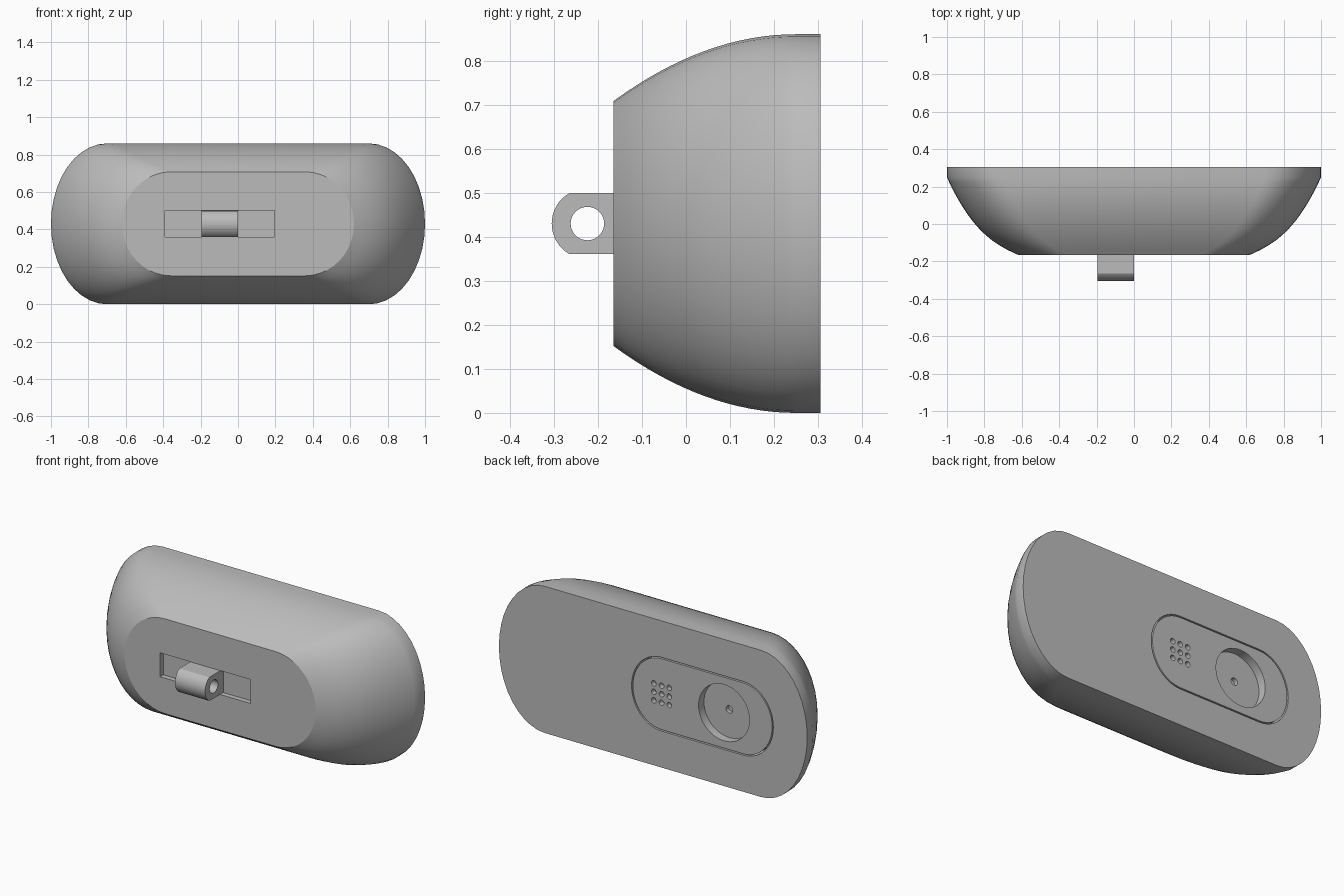
import bpy, bmesh
from math import sin, cos, pi, radians

cube = bpy.data.objects.get("Cube")
if cube:
    bpy.data.objects.remove(cube, do_unlink=True)

grey = bpy.data.materials.new("mid_grey")
grey.use_nodes = True
colour = (0.5, 0.5, 0.5, 1)
grey.diffuse_color = colour
grey.node_tree.nodes["Principled BSDF"].inputs["Base Color"].default_value = colour

MID = 0.43      # height of the long axis
BACK, FRONT = 0.305, -0.165


def oblong(cx, straight, half_w, half_h, steps=20):
    """Outline in x, z: straight top and bottom with half-ellipse ends."""
    pts = []
    for side in (1, -1):
        for i in range(steps + 1):
            a = -pi / 2 + pi * i / steps
            pts.append((cx + side * (straight + (half_w - straight) * cos(a)),
                        MID + side * half_h * sin(a)))
    return pts


def circle(cx, cz, r, n=32):
    return [(cx + r * cos(2 * pi * i / n), cz + r * sin(2 * pi * i / n)) for i in range(n)]


def rect(x0, x1, z0, z1):
    return [(x0, z0), (x1, z0), (x1, z1), (x0, z1)]


def loft(name, rings):
    """Solid through rings of 3D points, capped at both ends."""
    bm = bmesh.new()
    loops = [[bm.verts.new(p) for p in ring] for ring in rings]
    for a, b in zip(loops, loops[1:]):
        for i in range(len(a)):
            j = (i + 1) % len(a)
            bm.faces.new((a[i], a[j], b[j], b[i]))
    bm.faces.new(loops[0])
    bm.faces.new(loops[-1])
    bmesh.ops.recalc_face_normals(bm, faces=bm.faces)
    mesh = bpy.data.meshes.new(name)
    bm.to_mesh(mesh)
    bm.free()
    mesh.materials.append(grey)
    obj = bpy.data.objects.new(name, mesh)
    bpy.context.collection.objects.link(obj)
    return obj


def prism(name, outline, y0, y1):
    return loft(name, [[(x, y, z) for x, z in outline] for y in (y0, y1)])


def prism_x(name, outline, x0, x1):
    return loft(name, [[(x, y, z) for y, z in outline] for x in (x0, x1)])


def cut(obj, cutters):
    """Subtract the cutters, bake the result and remove them."""
    for c in cutters:
        c.hide_render = True
        m = obj.modifiers.new("cut", 'BOOLEAN')
        m.operation, m.solver, m.object = 'DIFFERENCE', 'EXACT', c
    bpy.context.view_layer.update()
    dg = bpy.context.evaluated_depsgraph_get()
    mesh = bpy.data.meshes.new_from_object(obj.evaluated_get(dg))
    obj.modifiers.clear()
    obj.data = mesh
    for c in cutters:
        bpy.data.objects.remove(c, do_unlink=True)


def smooth(obj):
    bpy.ops.object.select_all(action='DESELECT')
    obj.select_set(True)
    bpy.context.view_layer.objects.active = obj
    bpy.ops.object.shade_smooth_by_angle(angle=radians(25))


# Body shell: oblong sections shrinking in a curve from back to front
STEPS = 16
rings = [[(x, BACK, z) for x, z in oblong(0, 0.7, 1, MID)]]
for i in range(STEPS + 1):
    t = i / STEPS
    y = 0.25 + (FRONT - 0.25) * t
    drop = 0.18 * t + 0.1 * t ** 2 + 0.1 * t ** 6
    section = oblong(0, 0.7 - 0.9 * drop, 1 - drop, MID - 0.152 * t ** 2)
    rings.append([(x, y, z) for x, z in section])
body = loft("body_shell", rings)
cut(body, [
    prism("slot_cutter", rect(-0.39, 0.195, 0.36, 0.5), FRONT - 0.1, FRONT + 0.03),
    prism("pocket_cutter", oblong(-0.32, 0.265, 0.46, 0.216), BACK - 0.09, BACK + 0.1),
])

# Inset panel with round recess, pin hole and a grid of small holes
panel = prism("control_panel", oblong(-0.32, 0.265, 0.452, 0.208), BACK - 0.1, BACK)
cutters = [
    prism("recess_cutter", circle(-0.46, MID, 0.165, 48), BACK - 0.05, BACK + 0.1),
    prism("pin_cutter", circle(-0.46, MID, 0.022, 16), BACK - 0.075, BACK + 0.1),
]
for col in (-1, 0, 1):
    for row in (-1, 0, 1):
        outline = circle(-0.055 + 0.05 * col, MID + 0.05 * row, 0.016, 16)
        cutters.append(prism("hole_cutter", outline, BACK - 0.03, BACK + 0.1))
cut(panel, cutters)

# Mounting lug: square base, rounded nose, round eye through it
nose = [(-0.225 - 0.08 * cos(a), MID + 0.08 * sin(a))
        for a in [radians(-60 + 120 * i / 16) for i in range(17)]]
lug = prism_x("mounting_lug", nose + [(FRONT + 0.04, 0.5), (FRONT + 0.04, 0.361)], -0.195, 0)
cut(lug, [prism_x("eye_cutter", circle(-0.224, MID, 0.038), -0.3, 0.1)])

for part in (body, panel, lug):
    smooth(part)
